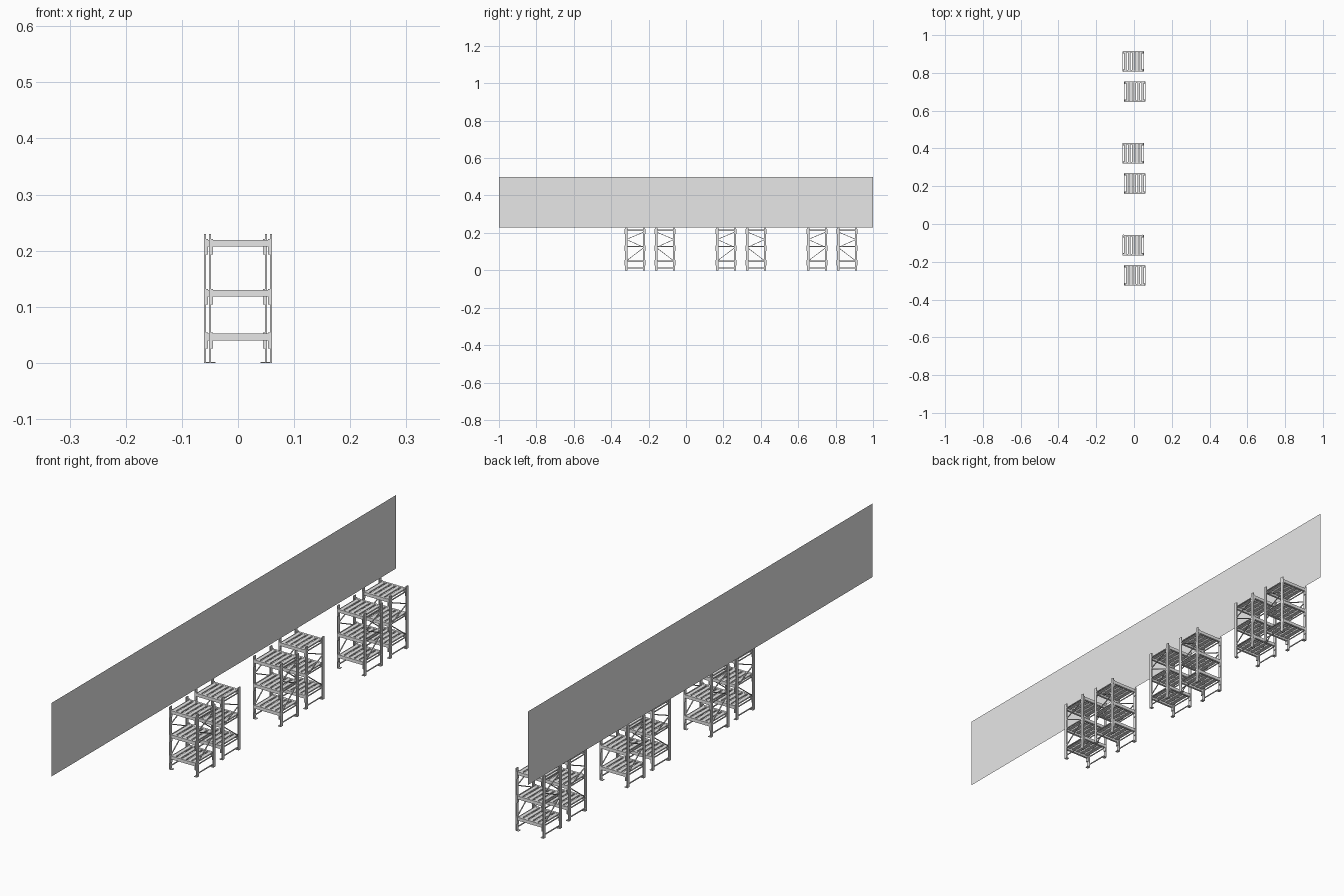
import bpy, bmesh, math
from mathutils import Vector, Matrix

cube = bpy.data.objects.get("Cube")
if cube:
    bpy.data.objects.remove(cube, do_unlink=True)

grey = bpy.data.materials.new("light_grey")
grey.use_nodes = True
grey.diffuse_color = (0.8, 0.8, 0.8, 1)
grey.node_tree.nodes["Principled BSDF"].inputs["Base Color"].default_value = (0.8, 0.8, 0.8, 1)


def box(bm, x0, x1, y0, y1, z0, z1):
    m = Matrix.Translation(((x0 + x1) / 2, (y0 + y1) / 2, (z0 + z1) / 2)) \
        @ Matrix.Diagonal((x1 - x0, y1 - y0, z1 - z0, 1))
    bmesh.ops.create_cube(bm, size=1, matrix=m)


def strut(bm, a, b, t):
    """Square bar of thickness t between two points."""
    a, b = Vector(a), Vector(b)
    d = b - a
    m = Matrix.Translation((a + b) / 2) @ d.to_track_quat('Z', 'X').to_matrix().to_4x4() \
        @ Matrix.Diagonal((t, t, d.length, 1))
    bmesh.ops.create_cube(bm, size=1, matrix=m)


def finish(bm, name):
    me = bpy.data.meshes.new(name)
    bm.to_mesh(me)
    bm.free()
    me.materials.append(grey)
    return me


HX, HY, H = 0.0545, 0.0535, 0.23      # rack half width, half depth, height
POST_X, POST_Y = 0.002, 0.012         # post half thickness, post depth
LEVELS = (0.04, 0.118, 0.207)         # underside of each shelf beam
BEAM_H = 0.012

# Four upright posts with base plates
posts = bmesh.new()
for sx in (-1, 1):
    for sy in (-1, 1):
        ya, yb = sorted((sy * HY, sy * (HY - POST_Y)))
        box(posts, sx * HX - POST_X, sx * HX + POST_X, ya, yb, 0, H)
        xa, xb = sorted((sx * (HX + POST_X), sx * (HX - 0.01)))
        box(posts, xa, xb, ya, yb, 0, 0.002)

# Side frame bracing: horizontals and a zigzag
braces = bmesh.new()
IN = HY - POST_Y / 2
zig = [(IN, 0.205), (-IN, 0.165), (IN, 0.122), (-IN, 0.05)]
for x in (-HX, HX):
    for z in (0.012, 0.045, 0.125, 0.212):
        strut(braces, (x, -IN, z), (x, IN, z), 0.0032)
    for (ya, za), (yb, zb) in zip(zig, zig[1:]):
        strut(braces, (x, ya, za), (x, yb, zb), 0.003)

# Cross beams with end connectors
beams = bmesh.new()
for z in LEVELS:
    for sy in (-1, 1):
        ya, yb = sorted((sy * (HY + 0.001), sy * (HY - 0.007)))
        box(beams, -HX, HX, ya, yb, z, z + BEAM_H)
        for sx in (-1, 1):
            xa, xb = sorted((sx * (HX - 0.002), sx * (HX - 0.0055)))
            yc, yd = sorted((sy * (HY + 0.002), sy * (HY - 0.008)))
            box(beams, xa, xb, yc, yd, z - 0.014, z + BEAM_H + 0.002)

# Shelf decks made of slats
deck = bmesh.new()
N, PITCH, W = 5, 0.0205, 0.0135
for z in LEVELS:
    for i in range(N):
        x = (i - (N - 1) / 2) * PITCH
        box(deck, x - W / 2, x + W / 2, -HY + 0.003, HY - 0.003,
            z + BEAM_H - 0.005, z + BEAM_H - 0.0005)

parts = [finish(posts, "rack_posts"), finish(braces, "rack_braces"),
         finish(beams, "rack_beams"), finish(deck, "rack_deck")]

# Three pairs of racks standing back to back
for p in range(3):
    for y, sx, turn, side in ((-0.272, 1, 0, "front"), (-0.112, -1, math.pi, "back")):
        for me in parts:
            ob = bpy.data.objects.new(f"{me.name}_{side}_{p + 1}", me)
            ob.location = (sx * 0.0045, y + p * 0.4865, 0)
            ob.rotation_euler.z = turn
            bpy.context.collection.objects.link(ob)

# Long thin wall panel above the racks
wall = bmesh.new()
X = -0.058
wall.faces.new([wall.verts.new(v) for v in
                ((X, -1, 0.23), (X, 1, 0.23), (X, 1, 0.5), (X, -1, 0.5))])
bpy.context.collection.objects.link(
    bpy.data.objects.new("wall_panel", finish(wall, "wall_panel")))
